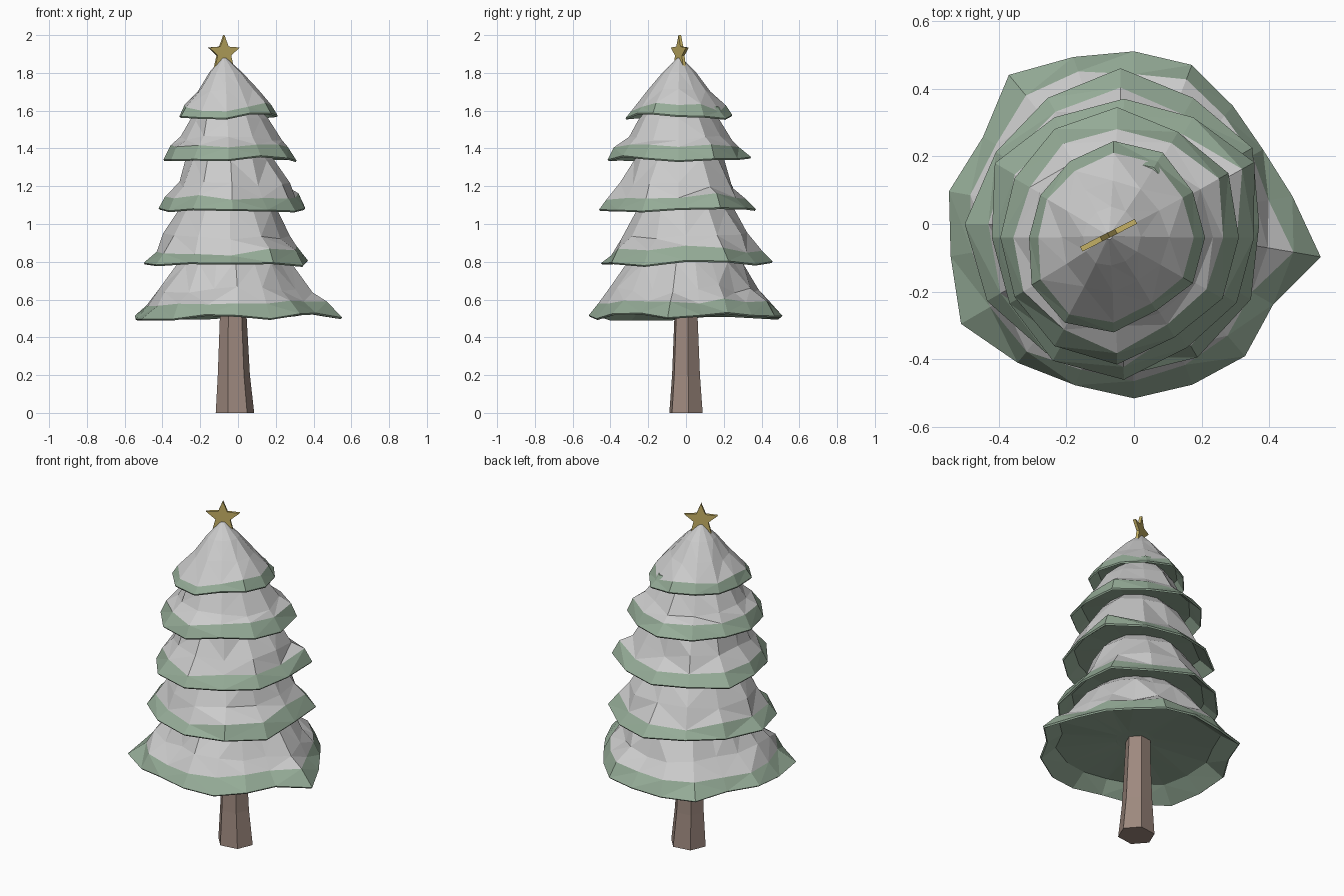
import bpy, bmesh, math, random
from mathutils import Vector, Matrix

if "Cube" in bpy.data.objects:
    bpy.data.objects.remove(bpy.data.objects["Cube"])

random.seed(11)


def material(name, rgb):
    m = bpy.data.materials.new(name)
    m.diffuse_color = (*rgb, 1)
    m.use_nodes = True
    m.node_tree.nodes["Principled BSDF"].inputs["Base Color"].default_value = m.diffuse_color
    return m


GREEN = material("green_needles", (0.30, 0.41, 0.31))
SNOW = material("snow", (0.8, 0.8, 0.8))
BARK = material("bark", (0.34, 0.25, 0.21))
GOLD = material("gold", (0.56, 0.44, 0.13))


def finish(name, bm, mats):
    bmesh.ops.recalc_face_normals(bm, faces=bm.faces)
    me = bpy.data.meshes.new(name)
    bm.to_mesh(me)
    bm.free()
    for m in mats:
        me.materials.append(m)
    ob = bpy.data.objects.new(name, me)
    bpy.context.collection.objects.link(ob)
    return ob


def loft(name, rings, mats, bands):
    """Skin a stack of equal-count rings; bands gives a material index per strip."""
    bm = bmesh.new()
    vr = [[bm.verts.new(p) for p in r] for r in rings]
    n = len(vr[0])
    for a, b, mi in zip(vr, vr[1:], bands):
        for i in range(n):
            j = (i + 1) % n
            f = bm.faces.new((a[i], a[j], b[j], b[i]))
            f.material_index = mi
    bm.faces.new(vr[0][::-1]).material_index = bands[0]
    bm.faces.new(vr[-1]).material_index = bands[-1]
    bmesh.ops.triangulate(bm, faces=bm.faces)
    return finish(name, bm, mats)


def tier(name, centre, top, z, start, radii, profile):
    """One bough skirt: hollow underside, green rim, snow above."""
    n = len(radii)
    mean = sum(radii) / n
    zmax = profile[-1][1]
    droop = [random.uniform(-0.014, 0.014) for _ in radii]  # shared rim wobble
    rings = []
    for f, dz, jr, jz in profile:
        ring = []
        for k, r in enumerate(radii):
            a = math.radians(start + 360 * k / n)
            rr = f * (mean + (r - mean) * f) * (1 + random.uniform(-jr, jr))
            h = z + dz + ((mean - r) * 0.12 + droop[k]) * f * f
            h += random.uniform(-jz, jz)
            t = max(0, dz) / zmax * (1 - f)
            c = Vector(centre).lerp(Vector(top), min(1, t))
            ring.append((c.x + rr * math.cos(a), c.y + rr * math.sin(a), h))
        rings.append(ring)
    bands = [0, 0, 0, 0] + [1] * (len(profile) - 5)
    loft(name, rings, [GREEN, SNOW], bands)


# Underside, rim and snow profile: (radius fraction, height, radial and vertical jitter)
UNDER = [(0.2, 0.075, 0, 0), (0.82, 0.06, 0.02, 0), (0.985, -0.004, 0, 0), (1, 0.004, 0, 0)]


def skirt(h):
    return UNDER + [(0.88, 0.065, 0.05, 0.022), (0.74, 0.5 * h, 0.07, 0.02),
                    (0.57, h, 0.05, 0.01), (0.4, h + 0.08, 0, 0), (0.1, h + 0.11, 0, 0)]


# Five snow-covered tiers
tier("lowest_tier", (0, 0), (-0.04, 0), 0.507, -10,
     [.56, .475, .44, .455, .50, .51, .525, .575, .515, .555, .55, .59,
      .535, .507, .515, .505, .51, .475], skirt(0.29))
tier("second_tier", (-0.04, 0), (-0.05, -0.03), 0.79, 0,
     [.41, .45, .43, .46, .43, .425, .46, .455, .44, .45, .455, .445],
     skirt(0.29))
tier("third_tier", (-0.03, -0.04), (-0.06, -0.04), 1.075, 0,
     [.385, .445, .41, .41, .41, .44, .39, .39, .42, .42, .375, .385],
     skirt(0.27))
tier("fourth_tier", (-0.05, -0.04), (-0.07, -0.04), 1.345, 0,
     [.36, .38, .36, .385, .37, .35, .345, .35, .37, .375, .34, .36],
     skirt(0.21))
tier("top_tier", (-0.06, -0.04), (-0.075, -0.035), 1.57, 0,
     [.27, .27, .29, .285, .26, .25, .25, .28, .29, .28, .25, .27],
     UNDER + [(0.88, 0.05, 0.04, 0.02), (0.6, 0.14, 0.05, 0.01),
              (0.32, 0.235, 0.03, 0), (0.04, 0.31, 0, 0)])

# Six-sided tapering, slightly leaning trunk
trunk = []
for z, r, cx in [(0, 0.103, -0.016), (0.2, 0.086, -0.022), (0.5, 0.072, -0.025), (0.62, 0.07, -0.03)]:
    trunk.append([(cx + r * math.cos(math.tau * k / 6 + 0.15),
                   r * 0.92 * math.sin(math.tau * k / 6 + 0.15), z) for k in range(6)])
loft("trunk", trunk, [BARK], [0, 0, 0])

# Flat five-pointed star
bm = bmesh.new()
pts = []
for k in range(10):
    r = 0.095 if k % 2 == 0 else 0.042
    a = math.pi / 2 + k * math.pi / 5
    pts.append(bm.verts.new((r * math.cos(a), -0.008, r * math.sin(a))))
face = bm.faces.new(pts)
ext = bmesh.ops.extrude_face_region(bm, geom=[face], use_keep_orig=True)
bmesh.ops.translate(bm, vec=(0, 0.016, 0),
                    verts=[g for g in ext["geom"] if isinstance(g, bmesh.types.BMVert)])
star = finish("star", bm, [GOLD])
star.matrix_world = Matrix.Translation((-0.075, -0.033, 1.905)) @ Matrix.Rotation(math.radians(27), 4, 'Z')
